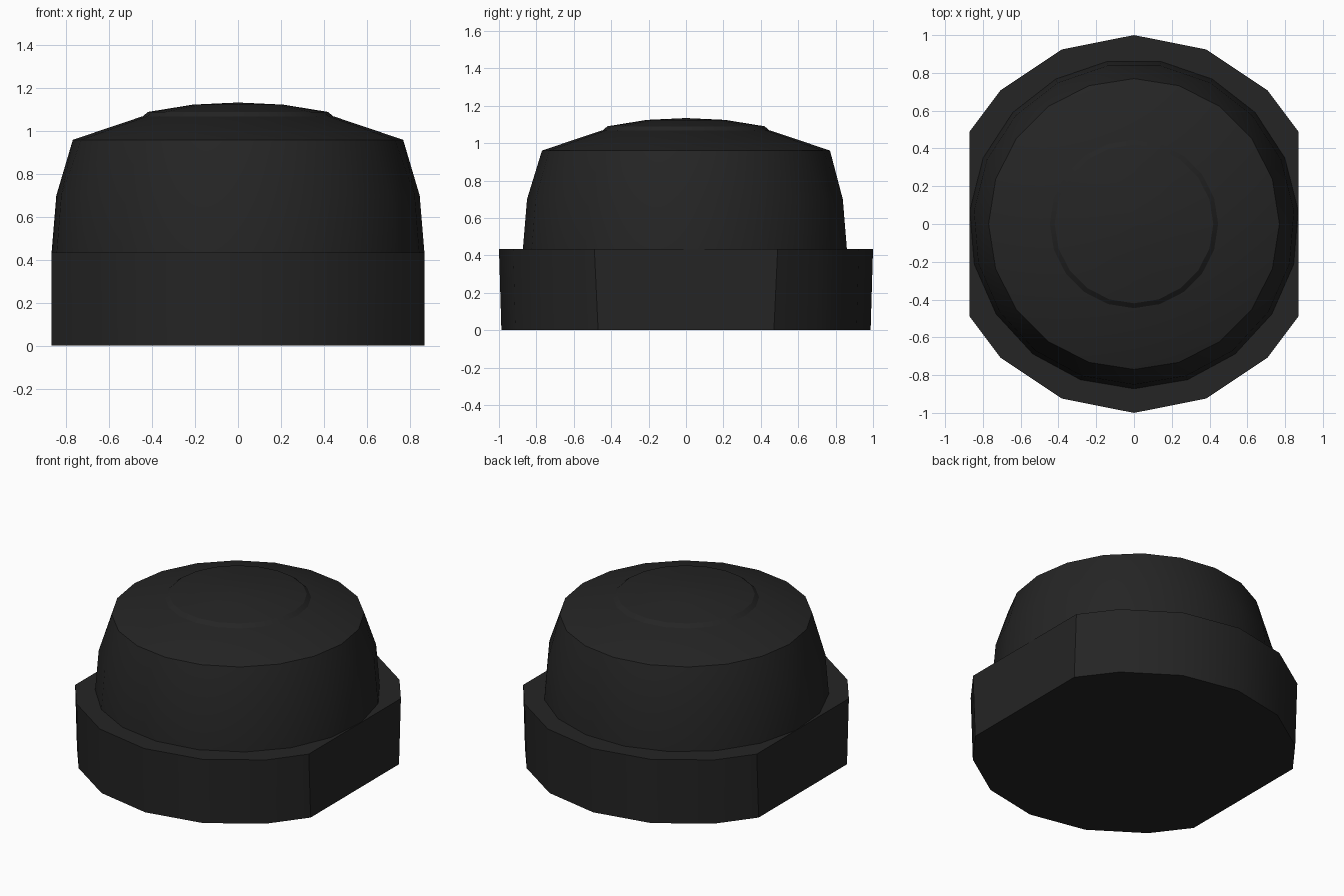
import bpy
import bmesh
from math import sin, cos, pi, radians

cube = bpy.data.objects.get("Cube")
if cube:
    bpy.data.objects.remove(cube, do_unlink=True)

black = bpy.data.materials.new("matte_black")
black.use_nodes = True
COLOUR = (0.018, 0.018, 0.018, 1)
black.diffuse_color = COLOUR
bsdf = black.node_tree.nodes["Principled BSDF"]
bsdf.inputs["Base Color"].default_value = COLOUR
bsdf.inputs["Roughness"].default_value = 0.8


def circle(sides, radius):
    """Regular polygon with one corner at -y."""
    return [(radius * sin(2 * pi * i / sides), -radius * cos(2 * pi * i / sides))
            for i in range(sides)]


def clipped_circle(radius, half_width, corner_y):
    """Sixteen-sided polygon with its left and right ends cut flat."""
    arc = [p for p in circle(16, radius) if abs(p[0]) < 0.8 * radius]
    front = sorted(p for p in arc if p[1] < 0)
    back = sorted((p for p in arc if p[1] > 0), reverse=True)
    right, left = half_width, -half_width
    return (front + [(right, -corner_y), (right, corner_y)]
            + back + [(left, corner_y), (left, -corner_y)])


def loft(name, rings):
    """Solid through stacked (z, outline) rings, whose counts may differ."""
    bm = bmesh.new()
    loops = []
    for z, outline in rings:
        verts = [bm.verts.new((x, y, z)) for x, y in outline]
        loops.append([bm.edges.new((verts[i - 1], v)) for i, v in enumerate(verts)])
        if len(loops) == 1 or len(loops) == len(rings):
            bm.faces.new(verts)
    for low, high in zip(loops, loops[1:]):
        bmesh.ops.bridge_loops(bm, edges=low + high)
    bmesh.ops.recalc_face_normals(bm, faces=bm.faces)
    mesh = bpy.data.meshes.new(name)
    bm.to_mesh(mesh)
    bm.free()
    mesh.materials.append(black)
    obj = bpy.data.objects.new(name, mesh)
    bpy.context.collection.objects.link(obj)
    bpy.ops.object.select_all(action="DESELECT")
    obj.select_set(True)
    bpy.context.view_layer.objects.active = obj
    bpy.ops.object.shade_smooth_by_angle(angle=radians(30))
    return obj


# Base flange with two flat sides and a slight taper
loft("base_flange", [(0, clipped_circle(0.987, 0.87, 0.47)),
                     (0.435, clipped_circle(1.0, 0.87, 0.49))])

# Rounded body with a sloping shoulder
loft("body", [(0.435, circle(19, 0.872)),
              (0.7, circle(19, 0.85)),
              (0.96, circle(20, 0.77)),
              (1.068, circle(20, 0.45))])

# Shallow domed cap
loft("top_cap", [(1.06, circle(20, 0.455)),
                 (1.09, circle(20, 0.42)),
                 (1.124, circle(20, 0.21)),
                 (1.133, circle(20, 0.02))])
